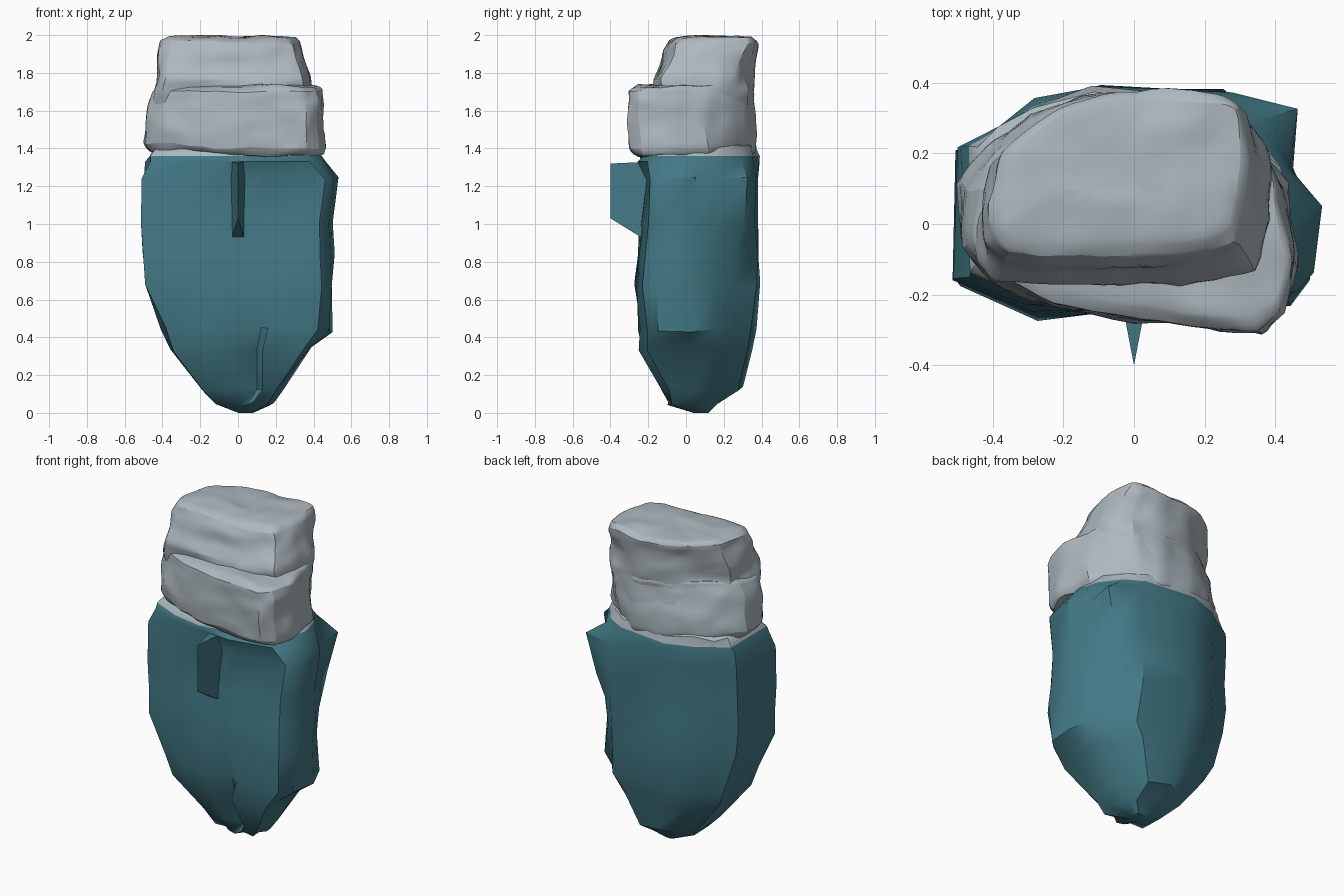
import bpy, bmesh, math, random
from mathutils import Vector, noise

if "Cube" in bpy.data.objects:
    bpy.data.objects.remove(bpy.data.objects["Cube"])

random.seed(4)


def unit(outline):
    """Scale an outline to the unit square."""
    xs, ys = zip(*outline)
    return [((x - min(xs)) / (max(xs) - min(xs)), (y - min(ys)) / (max(ys) - min(ys)))
            for x, y in outline]


def loft(name, outline, levels, jitter=0.0, color=None, edit=None, angle=35):
    """Skin one outline through levels of (z, x0, x1, y0, y1, roundness, limit of x + y)."""
    bm = bmesh.new()
    rings = []
    for k, (z, x0, x1, y0, y1, rnd, cap) in enumerate(levels):
        ring = []
        for i, (u, v) in enumerate(unit(outline)):
            a = math.atan2(v - .5, u - .5)
            u += rnd * (.5 + .5 * math.cos(a) - u)
            v += rnd * (.5 + .5 * math.sin(a) - v)
            p = Vector((x0 + u * (x1 - x0), y0 + v * (y1 - y0), z))
            over = max(0, p.x + p.y - cap) / 2      # chamfer the back right corner
            p -= Vector((over, over, 0))
            if 0 < k < len(levels) - 1:
                j = Vector([random.uniform(-jitter, jitter) for _ in range(3)])
                p += j
            if edit:
                edit(p, i, k)
            ring.append(bm.verts.new(p))
        rings.append(ring)
    n = len(outline)
    for a, b in zip(rings, rings[1:]):
        for i in range(n):
            j = (i + 1) % n
            bm.faces.new((a[i], a[j], b[j], b[i]))
    for ring in (rings[0], rings[-1]):
        c = bm.verts.new(sum((v.co for v in ring), Vector()) / n)
        for i in range(n):
            bm.faces.new((ring[i], ring[(i + 1) % n], c))
    bmesh.ops.recalc_face_normals(bm, faces=bm.faces)
    return finish(name, bm, color, angle)


def finish(name, bm, color=None, angle=35):
    mesh = bpy.data.meshes.new(name)
    bm.to_mesh(mesh)
    bm.free()
    ob = bpy.data.objects.new(name, mesh)
    bpy.context.collection.objects.link(ob)
    if color:
        mesh.materials.append(color)
    bpy.ops.object.select_all(action='DESELECT')
    ob.select_set(True)
    bpy.context.view_layer.objects.active = ob
    bpy.ops.object.shade_smooth_by_angle(angle=math.radians(angle))
    return ob


def weather(ob, amount):
    """Soften a block and roughen its surface."""
    sub = ob.modifiers.new("divide", 'SUBSURF')
    sub.subdivision_type = 'SIMPLE'
    sub.levels = sub.render_levels = 2
    soft = ob.modifiers.new("soften", 'SMOOTH')
    soft.factor, soft.iterations = 0.5, 3
    for m in (sub, soft):
        bpy.ops.object.modifier_apply(modifier=m.name)
    for v in ob.data.vertices:
        d = noise.noise_vector(v.co * 6) + 0.4 * noise.noise_vector(v.co * 14)
        v.co += Vector((d.x, d.y, d.z * 0.7)) * amount
        v.co.z = min(v.co.z, 2.0)
    bpy.ops.object.shade_smooth_by_angle(angle=math.radians(35))


def material(name, rgb):
    m = bpy.data.materials.new(name)
    m.diffuse_color = (*rgb, 1)
    m.use_nodes = True
    m.node_tree.nodes["Principled BSDF"].inputs["Base Color"].default_value = m.diffuse_color
    return m


teal = material("teal", (0.055, 0.19, 0.235))
stone = material("stone", (0.42, 0.48, 0.52))

# tapered faceted lower rock, with a split low on the front and a bare stone crown
base_outline = [(-.52, .22), (-.53, -.19), (-.30, -.27), (-.08, -.26), (.08, -.26),
                (.14, -.27), (.45, -.24), (.52, -.17), (.52, .02), (.45, .16),
                (.45, .35), (.27, .39), (-.09, .40), (-.30, .36), (-.40, .27)]


def split(p, i, k):
    if k in (2, 3) and i in (4, 5):
        p.x = .10 if i == 4 else .13
        p.y += .05 if i == 4 else -.01
    if k in (9, 10):
        p.z = 1.33 if k == 9 else 1.36


rock = loft("lower_rock", base_outline, [
    (0.00, .00, .08, .04, .12, .5, 9),
    (0.05, -.12, .18, -.09, .17, .5, .27),
    (0.13, -.19, .24, -.13, .29, .3, .38),
    (0.34, -.37, .40, -.23, .35, .2, .55),
    (0.44, -.41, .49, -.25, .37, .15, .59),
    (0.68, -.51, .51, -.27, .39, .1, .61),
    (0.84, -.51, .505, -.25, .385, .1, .63),
    (1.00, -.52, .50, -.24, .38, .1, .70),
    (1.24, -.52, .52, -.22, .38, 0, .80),
    (1.33, -.51, .47, -.25, .385, .4, .66),
    (1.36, -.505, .44, -.24, .385, .55, .60),
    (1.41, -.48, .41, -.20, .375, .6, .56),
    (1.44, -.40, .35, -.14, .30, .6, .5)], 0.014, teal, split, 38)
rock.data.materials.append(stone)
for f in rock.data.polygons:
    f.material_index = int(f.center.z > 1.36)

# wide middle block
middle_outline = [(-.50, .12), (-.49, -.05), (-.42, -.15), (-.25, -.22), (0, -.27), (.2, -.29),
                  (.35, -.30), (.42, -.25), (.45, -.08), (.42, .12), (.36, .25), (.27, .36),
                  (.1, .39), (-.1, .38), (-.3, .31), (-.42, .22)]


def sag(p, i, k):
    if k < 3 and p.x < 0:
        p.z += .03 * abs(p.x) / .5


middle = loft("middle_block", middle_outline, [
    (1.365, -.35, .34, -.17, .30, 0, .5),
    (1.36, -.47, .45, -.27, .37, 0, .53),
    (1.40, -.505, .47, -.30, .385, 0, .55),
    (1.53, -.49, .46, -.305, .375, 0, .58),
    (1.65, -.47, .455, -.305, .355, 0, .60),
    (1.705, -.455, .44, -.30, .35, 0, .60),
    (1.73, -.43, .42, -.26, .34, 0, .58),
    (1.74, -.3, .28, -.12, .24, 0, 9)], 0.008, stone, sag)
weather(middle, 0.018)

# smaller top block running down behind the middle one, its front leaning back
top_outline = [(-.43, .06), (-.42, -.05), (-.38, -.11), (-.2, -.11), (0, -.11), (.2, -.10),
               (.29, -.07), (.33, .06), (.33, .2), (.32, .32), (.25, .36), (.1, .39),
               (-.1, .375), (-.25, .31), (-.40, .19)]
top = loft("top_block", top_outline, [
    (1.42, -.40, .30, -.05, .33, 0, .45),
    (1.45, -.45, .34, -.10, .38, 0, .53),
    (1.58, -.46, .37, -.14, .375, 0, .58),
    (1.70, -.45, .385, -.17, .35, 0, .61),
    (1.76, -.44, .38, -.17, .355, 0, .61),
    (1.84, -.435, .355, -.13, .365, 0, .61),
    (1.92, -.425, .335, -.11, .385, 0, .65),
    (1.965, -.415, .32, -.09, .39, 0, .65),
    (1.985, -.39, .295, -.05, .37, 0, .6),
    (1.995, -.25, .18, .05, .28, 0, 9)], 0.008, stone)
weather(top, 0.018)

# wedge fin on the front
bm = bmesh.new()
tip = [bm.verts.new((0, -.40, z)) for z in (1.03, 1.32)]
left = [bm.verts.new((-.04, -.19, z)) for z in (.90, 1.33)]
right = [bm.verts.new((.04, -.19, z)) for z in (.90, 1.33)]
for a, b in ((tip, left), (left, right), (right, tip)):
    bm.faces.new((a[0], b[0], b[1], a[1]))
for k in (0, 1):
    bm.faces.new((tip[k], left[k], right[k]))
bmesh.ops.recalc_face_normals(bm, faces=bm.faces)
finish("front_fin", bm, teal, 20)
